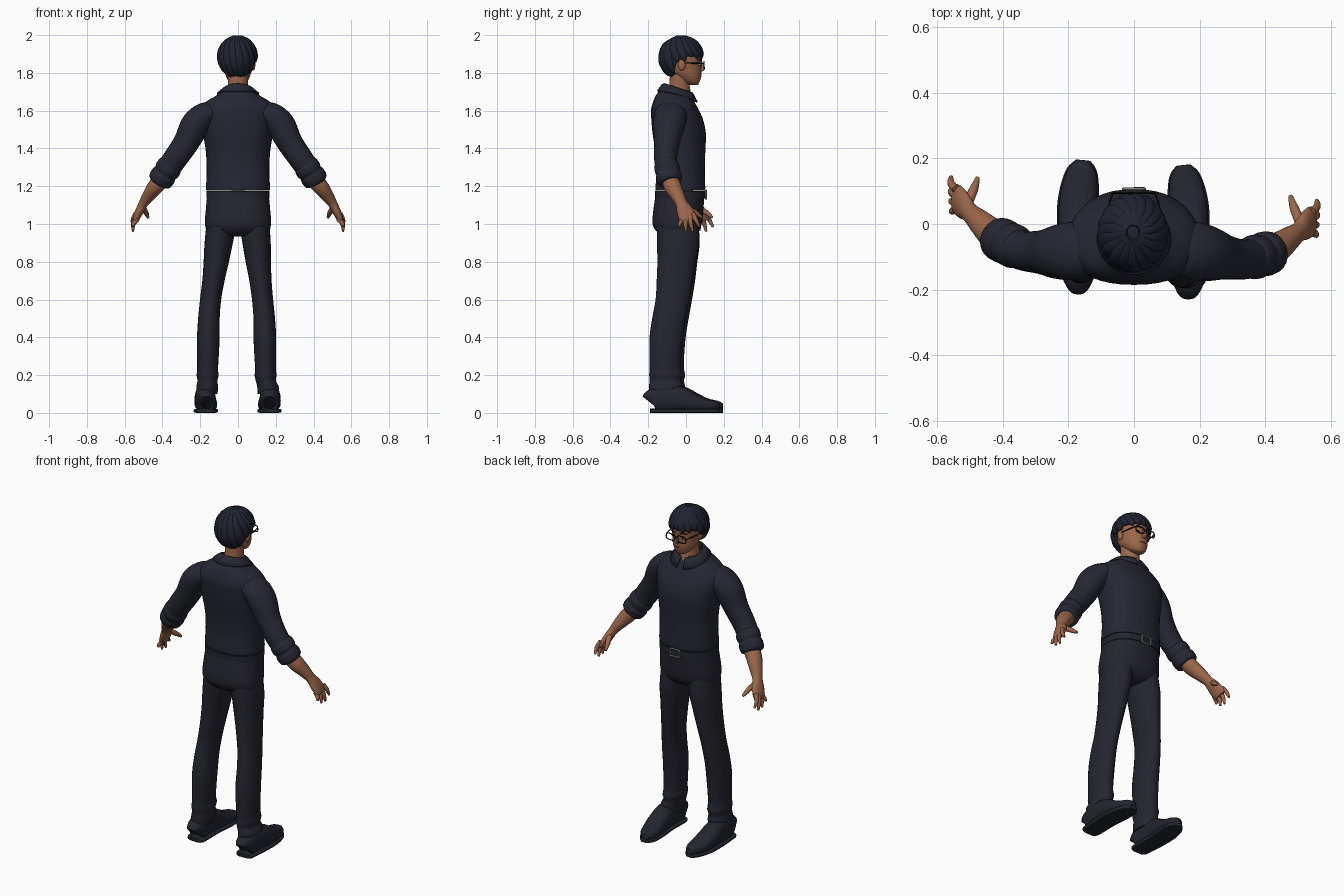
import bpy, bmesh, math
from mathutils import Vector

if "Cube" in bpy.data.objects:
    bpy.data.objects.remove(bpy.data.objects["Cube"])


def material(name, r, g, b):
    m = bpy.data.materials.new(name)
    m.use_nodes = True
    m.diffuse_color = (r, g, b, 1)
    m.node_tree.nodes["Principled BSDF"].inputs["Base Color"].default_value = (r, g, b, 1)
    return m


SHIRT = material("navy shirt", .019, .020, .032)
TROUSERS = material("navy trousers", .018, .018, .028)
HAIR = material("blue black hair", .014, .017, .028)
LEATHER = material("dark leather", .017, .018, .027)
SKIN = material("warm skin", .33, .135, .068)
LIPS = material("lips", .2, .07, .04)
BLACK = material("black frame", .004, .004, .005)
STEEL = material("buckle steel", .2, .2, .19)
WHITE = material("eye white", .55, .52, .5)


def finish(name, bm, mat, sharp=.9):
    bmesh.ops.recalc_face_normals(bm, faces=bm.faces[:])
    mesh = bpy.data.meshes.new(name)
    bm.to_mesh(mesh)
    bm.free()
    mesh.materials.append(mat)
    mesh.shade_smooth()
    mesh.set_sharp_from_angle(angle=sharp)
    ob = bpy.data.objects.new(name, mesh)
    bpy.context.collection.objects.link(ob)
    return ob


def spline(rows, steps):
    """Catmull-Rom through rows of (x, y, z, ru, rv)."""
    out = []
    for i in range(len(rows) - 1):
        a, b, c, d = (rows[max(0, min(len(rows) - 1, i + k))] for k in (-1, 0, 1, 2))
        for s in range(steps):
            t = s / steps
            out.append([.5 * (2 * q + (r - p) * t + (2 * p - 5 * q + 4 * r - w) * t * t
                              + (3 * q - p - 3 * r + w) * t ** 3)
                        for p, q, r, w in zip(a, b, c, d)])
    return out + [list(rows[-1])]


def spow(v, p):
    return math.copysign(abs(v) ** (2 / p), v)


def loft(name, rows, mat, ref=None, n=24, steps=4, p=2):
    """Rings that lie flat, or square to the path when ref is given."""
    pts = spline(rows, steps)
    bm, rings = bmesh.new(), []
    for i, (x, y, z, ru, rv) in enumerate(pts):
        u, v = Vector((1, 0, 0)), Vector((0, 1, 0))
        if ref:
            t = Vector(pts[min(i + 1, len(pts) - 1)][:3]) - Vector(pts[max(i - 1, 0)][:3])
            t.normalize()
            u = Vector(ref)
            u = (u - t * u.dot(t)).normalized()
            v = t.cross(u)
        ring = []
        for k in range(n):
            a = math.tau * k / n
            ring.append(bm.verts.new(Vector((x, y, z)) + u * max(ru, .001) * spow(math.cos(a), p)
                                     + v * max(rv, .001) * spow(math.sin(a), p)))
        rings.append(ring)
    for lo, hi in zip(rings, rings[1:]):
        for k in range(n):
            bm.faces.new((lo[k], lo[(k + 1) % n], hi[(k + 1) % n], hi[k]))
    bm.faces.new(rings[0])
    bm.faces.new(rings[-1])
    return finish(name, bm, mat)


def ball(name, c, r, mat):
    bm = bmesh.new()
    bmesh.ops.create_uvsphere(bm, u_segments=20, v_segments=12, radius=1)
    for v in bm.verts:
        v.co = Vector(c) + Vector(r) * v.co
    return finish(name, bm, mat)


def frame(name, x, y, z, w, h, r, mat, p):
    """Thin rounded rectangular wire standing in the xz plane."""
    angles = [math.tau * k / 32 for k in range(33)]
    loft(name, [(x + w * spow(math.cos(a), p), y, z + h * spow(math.sin(a), p), r, r)
                for a in angles], mat, (0, 1, 0), 8, 1)


# Shirt body and trouser seat
loft("shirt", [(0, -.03, 1.178, .164, .128), (0, -.03, 1.19, .169, .132), (0, -.028, 1.28, .166, .128),
               (0, -.03, 1.38, .17, .132), (0, -.036, 1.48, .186, .141), (0, -.048, 1.56, .2, .136),
               (0, -.06, 1.61, .198, .124), (0, -.065, 1.65, .165, .108), (0, -.065, 1.68, .115, .095),
               (0, -.06, 1.71, .08, .078)], SHIRT, n=40, p=2.3)
loft("trouser_seat", [(0, -.045, .935, .08, .07), (0, -.046, .955, .155, .105), (0, -.047, 1.0, .175, .13),
                      (0, -.04, 1.08, .17, .132), (0, -.03, 1.165, .162, .129)], TROUSERS, n=40, p=2.3)

# Belt and buckle
loft("belt", [(0, -.03, z, .167, .133) for z in (1.136, 1.174)], LEATHER, n=48, steps=1, p=2.3)
frame("belt_buckle", 0, .106, 1.155, .032, .022, .005, STEEL, 8)
loft("buckle_prong", [(0, .109, 1.155, .003, .003), (.032, .109, 1.155, .003, .003)], STEEL, (0, 1, 0), 8, 1)

# Shirt collar, open at the throat
bm = bmesh.new()
strips = []
for k in range(41):
    a = .2 + (math.tau - .4) * k / 40
    f = (1 + math.cos(a)) / 2
    s, c = math.sin(a), math.cos(a)
    strips.append([bm.verts.new(q) for q in (
        (.07 * s, -.045 + .066 * c, 1.69 - .035 * f), (.066 * s, -.045 + .07 * c, 1.742 - .045 * f),
        (.075 * s, -.045 + .08 * c, 1.738 - .045 * f), (.11 * s, -.045 + .106 * c, 1.702 - .058 * f * f))])
for left, right in zip(strips, strips[1:]):
    for j in range(3):
        bm.faces.new((left[j], right[j], right[j + 1], left[j + 1]))
collar = finish("collar", bm, SHIRT)
mod = collar.modifiers.new("thickness", "SOLIDIFY")
mod.thickness, mod.offset = .008, 0

# Arms, hands, legs and shoes for both sides
SLEEVE = [(.1, -.07, 1.6, .07, .045), (.17, -.08, 1.58, .088, .066), (.225, -.085, 1.525, .084, .077),
          (.275, -.086, 1.43, .068, .068), (.34, -.08, 1.335, .06, .064), (.405, -.048, 1.24, .058, .058)]
CUFF = [(.35, -.075, 1.32, .056, .058), (.36, -.071, 1.307, .066, .067), (.375, -.063, 1.285, .067, .068),
        (.385, -.058, 1.27, .062, .063), (.395, -.053, 1.255, .068, .068), (.415, -.043, 1.228, .064, .064),
        (.42, -.04, 1.22, .046, .046)]
FOREARM = [(.39, -.05, 1.25, .044, .044), (.435, -.025, 1.2, .046, .043), (.473, .01, 1.15, .037, .034),
           (.5, .035, 1.11, .031, .025), (.518, .055, 1.075, .042, .023), (.537, .075, 1.035, .046, .019),
           (.543, .083, 1.012, .04, .012)]
LEG = [(.085, -.045, 1.02, .08, .11), (.102, -.039, .9, .075, .111), (.115, -.042, .8, .067, .102),
       (.13, -.048, .7, .059, .096), (.145, -.057, .6, .056, .089), (.154, -.075, .5, .057, .089),
       (.157, -.09, .4, .06, .088), (.16, -.095, .28, .057, .084), (.161, -.094, .23, .055, .084),
       (.161, -.092, .2, .058, .088), (.162, -.094, .17, .053, .083), (.163, -.093, .14, .057, .088),
       (.163, -.096, .1, .055, .084)]
SHOE = [(.17, -.174, .055, .03, .05), (.17, -.16, .065, .048, .062), (.172, -.1, .075, .053, .072),
        (.175, -.02, .072, .055, .068), (.172, .05, .055, .058, .05), (.165, .11, .042, .055, .035),
        (.158, .165, .036, .042, .028), (.155, .194, .036, .018, .016)]


def arm_side(rows, s):
    return [(s * x, y - (.2 * max(0, x - .2) if s > 0 else 0), z, a, b) for x, y, z, a, b in rows]


def leg_side(rows, s):
    out = []
    for x, y, z, a, b in rows:
        k = .015 * min(1, max(0, 1 - z) / .4) if s > 0 else 0
        out.append((s * (x - (k if z > .15 else k * .3)), y - k, z, a, b))
    return out


Y = (0, 1, 0)
for side, s in (("left", 1), ("right", -1)):
    loft(side + "_sleeve", arm_side(SLEEVE, s), SHIRT, Y)
    loft(side + "_rolled_cuff", arm_side(CUFF, s), SHIRT, Y)
    loft(side + "_forearm", arm_side(FOREARM, s), SKIN, Y)
    for i, finger in enumerate(("little", "ring", "middle", "index")):
        tip_z = (.988, .963, .96, .985)[i]
        base = (.53 + .004 * i, .046 + .02 * i, 1.025 + .01 * i, .012, .012)
        tip = (.556, .035 + .036 * i, tip_z, .006, .006)
        mid = [(p + q) / 2 for p, q in zip(base, tip)]
        mid[0] += .008
        mid[3] = mid[4] = .0115
        loft(side + "_" + finger + "_finger", arm_side([base, mid, tip], s), SKIN, Y, 10)
    loft(side + "_thumb", arm_side([(.506, .065, 1.09, .016, .015), (.488, .105, 1.062, .014, .014),
                                    (.476, .14, 1.035, .007, .007)], s), SKIN, (1, 0, 0), 10)
    loft(side + "_trouser_leg", leg_side(LEG, s), TROUSERS, n=28)
    loft(side + "_shoe", leg_side(SHOE, s), LEATHER, (1, 0, 0), p=2.5)
    loft(side + "_sole", [(x, y, .011, rx + .004, .011) for x, y, z, rx, rz in leg_side(SHOE, s)],
         LEATHER, (1, 0, 0), p=5)

    # Paired face details
    ball(side + "_ear", (s * .08, -.022, 1.842), (.012, .02, .03), SKIN)
    ball(side + "_eye", (s * .034, .071, 1.843), (.015, .008, .007), WHITE)
    ball(side + "_iris", (s * .034, .076, 1.843), (.006, .005, .006), BLACK)
    loft(side + "_brow", [(s * .015, .082, 1.866, .003, .004), (s * .035, .078, 1.871, .003, .004),
                          (s * .055, .064, 1.866, .003, .002)], HAIR, Y, 8)
    frame(side + "_lens_rim", s * .036, .095, 1.842, .029, .019, .003, BLACK, 4)
    loft(side + "_temple", [(s * .064, .095, 1.85, .003, .003), (s * .076, .055, 1.851, .003, .003),
                            (s * .086, -.025, 1.852, .003, .003)], BLACK, (0, 0, 1), 8)
loft("glasses_bridge", [(-.008, .096, 1.847, .003, .003), (.008, .096, 1.847, .003, .003)], BLACK, Y, 8, 1)

# Head, neck, nose and mouth
loft("neck", [(0, -.032, 1.67, .056, .064), (0, -.035, 1.74, .052, .053), (0, -.03, 1.8, .055, .055)], SKIN)
loft("head", [(0, .042, 1.735, .02, .02), (0, .03, 1.748, .043, .04), (0, .01, 1.78, .063, .07),
              (0, -.014, 1.82, .074, .096), (0, -.02, 1.86, .079, .102), (0, -.02, 1.9, .08, .1),
              (0, -.025, 1.95, .07, .085), (0, -.025, 1.97, .04, .05)], SKIN, n=32)
loft("nose", [(0, .08, 1.862, .007, .006), (0, .086, 1.838, .009, .011), (0, .088, 1.822, .014, .014),
              (0, .08, 1.808, .011, .008)], SKIN, n=14)
ball("mouth", (0, .077, 1.783), (.022, .005, .005), LIPS)


# Hair cap cut along the hairline, with overlapping locks
def hairline(deg):
    a = abs(deg)
    if a < 75:
        return 4
    return -5 if a < 100 else max(-60, -5 - 2.2 * (a - 100))


def scalp(az, el, k=1):
    a, e = math.radians(az), math.radians(el)
    return (-.003 + .1 * k * math.sin(a) * math.cos(e), -.025 + .113 * k * math.cos(a) * math.cos(e),
            1.88 + .112 * k * math.sin(e))


bm = bmesh.new()
columns = []
for az in range(-180, 180, 6):
    low = hairline(az)
    columns.append([bm.verts.new(scalp(az, low + (89 - low) * j / 16)) for j in range(17)])
for i, col in enumerate(columns):
    nxt = columns[(i + 1) % len(columns)]
    for j in range(16):
        bm.faces.new((col[j], nxt[j], nxt[j + 1], col[j + 1]))
bm.faces.new([c[-1] for c in columns])
cap = finish("hair_cap", bm, HAIR)
mod = cap.modifiers.new("thickness", "SOLIDIFY")
mod.thickness, mod.offset = .014, -1

for i, az in enumerate(range(-180, 180, 20)):
    low = hairline(az) - (2 + 3 * (i % 3))
    rows = []
    for t, wide in ((0, .012), (.3, .02), (.6, .024), (.85, .018), (1, .004)):
        el = 80 + (low - 80) * t
        rows.append((*scalp(az + 25 * (1 - t), el, 1.0), wide, .009 if t < 1 else .003))
    across = (math.cos(math.radians(az)), -math.sin(math.radians(az)), 0)
    loft("hair_lock_%02d" % (i + 1), rows, HAIR, across, 12)
